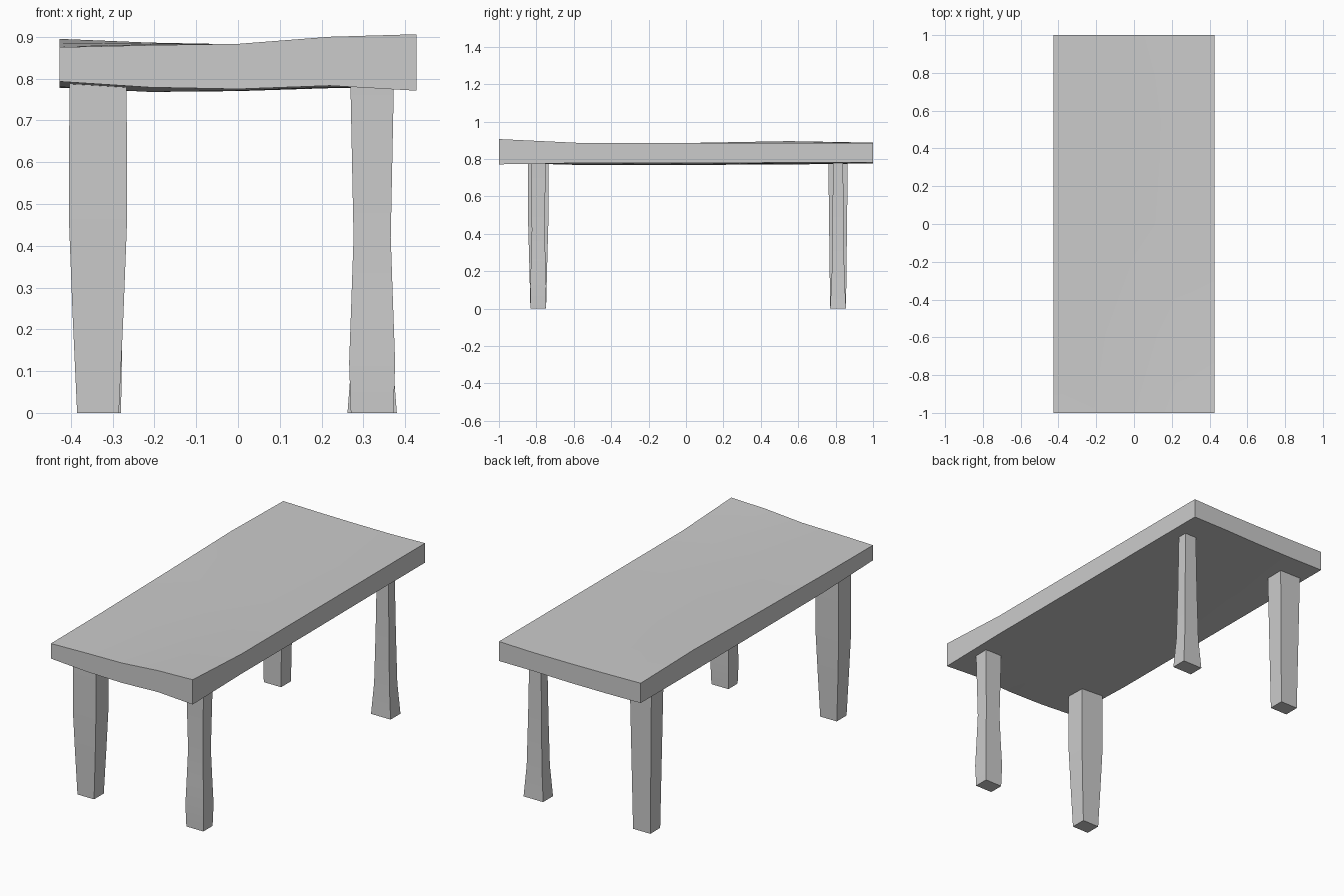
import bpy, bmesh

if "Cube" in bpy.data.objects:
    bpy.data.objects.remove(bpy.data.objects["Cube"])

def finish(name, bm, angle=0.5):
    bmesh.ops.recalc_face_normals(bm, faces=bm.faces)
    me = bpy.data.meshes.new(name)
    bm.to_mesh(me)
    bm.free()
    ob = bpy.data.objects.new(name, me)
    bpy.context.collection.objects.link(ob)
    bpy.ops.object.select_all(action='DESELECT')
    ob.select_set(True)
    bpy.context.view_layer.objects.active = ob
    bpy.ops.object.shade_smooth_by_angle(angle=angle)
    return ob

# Warped slab: heights of upper and lower surface over a 5 x 5 grid
XS = [-0.427, -0.21, 0, 0.22, 0.427]
YS = [-1, -0.58, 0, 0.55, 1]
UPPER = [[.875, .880, .883, .900, .906],
         [.877, .882, .882, .886, .886],
         [.885, .884, .882, .881, .886],
         [.895, .886, .882, .882, .886],
         [.887, .883, .881, .881, .886]]
LOWER = [[.793, .779, .775, .783, .771],
         [.780, .768, .771, .779, .778],
         [.779, .768, .770, .777, .778],
         [.778, .770, .773, .778, .780],
         [.779, .776, .776, .780, .780]]

bm = bmesh.new()
up, lo = [[[bm.verts.new((x, y, h[j][i])) for i, x in enumerate(XS)]
           for j, y in enumerate(YS)] for h in (UPPER, LOWER)]
for g in (up, lo):
    for j in range(4):
        for i in range(4):
            bm.faces.new((g[j][i], g[j][i + 1], g[j + 1][i + 1], g[j + 1][i]))
rim = ([(0, i) for i in range(4)] + [(j, 4) for j in range(4)]
       + [(4, i) for i in range(4, 0, -1)] + [(j, 0) for j in range(4, 0, -1)])
for k, (j, i) in enumerate(rim):
    b, a = rim[(k + 1) % len(rim)]
    bm.faces.new((lo[j][i], lo[b][a], up[b][a], up[j][i]))
finish("table_top", bm)

# Legs: rectangular sections (z, width, depth) lofted about a centre
def leg(name, cx, cy, sections):
    bm = bmesh.new()
    rings = [[bm.verts.new((cx + sx * w / 2, cy + sy * d / 2, z))
              for sx, sy in ((-1, -1), (1, -1), (1, 1), (-1, 1))]
             for z, w, d in sections]
    bm.faces.new(rings[0])
    bm.faces.new(rings[-1])
    for a, b in zip(rings, rings[1:]):
        for k in range(4):
            n = (k + 1) % 4
            bm.faces.new((a[k], a[n], b[n], b[k]))
    finish(name, bm)

leg("front_left_leg", -0.335, -0.79,
    [(0, .10, .084), (.24, .122, .096), (.46, .139, .108), (.79, .137, .108)])
leg("front_right_leg", 0.321, -0.79,
    [(0, .102, .08), (.12, .11, .086), (.26, .10, .077), (.42, .089, .069), (.79, .104, .08)])
leg("back_left_leg", -0.332, 0.813,
    [(0, .104, .085), (.42, .118, .095), (.79, .13, .104)])
leg("back_right_leg", 0.321, 0.813,
    [(0, .118, .085), (.17, .092, .068), (.45, .08, .06), (.79, .07, .053)])
